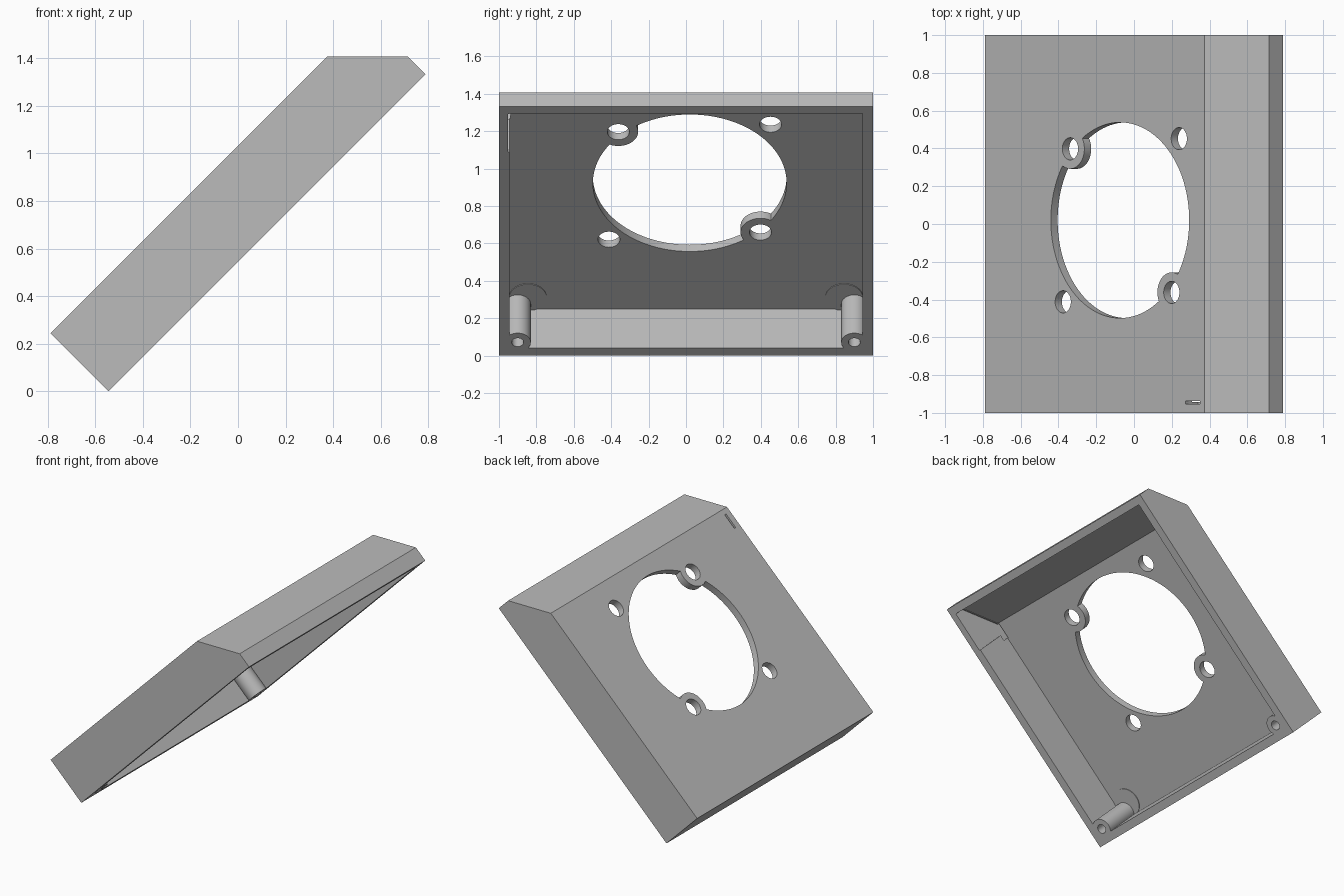
import bpy, bmesh, math

cube = bpy.data.objects.get("Cube")
if cube:
    bpy.data.objects.remove(cube, do_unlink=True)

WALL = 0.057        # side wall thickness
INNER = 0.294       # height of the panel's inner face
DEPTH = 0.345       # full height of the housing


def finish(bm, name):
    bmesh.ops.recalc_face_normals(bm, faces=bm.faces)
    mesh = bpy.data.meshes.new(name)
    bm.to_mesh(mesh)
    bm.free()
    obj = bpy.data.objects.new(name, mesh)
    bpy.context.collection.objects.link(obj)
    return obj


def prism(name, profile, y0, y1):
    """Extrude a side profile (length, height) across the width."""
    bm = bmesh.new()
    face = bm.faces.new([bm.verts.new((u, y0, w)) for u, w in profile])
    ext = bmesh.ops.extrude_face_region(bm, geom=[face])
    verts = [v for v in ext["geom"] if isinstance(v, bmesh.types.BMVert)]
    bmesh.ops.translate(bm, verts=verts, vec=(0, y1 - y0, 0))
    return finish(bm, name)


def rod(name, u, y, radius, w0, w1, sides=48):
    """Cylinder standing on the panel plane."""
    bm = bmesh.new()
    bmesh.ops.create_cone(bm, cap_ends=True, segments=sides, radius1=radius,
                          radius2=radius, depth=w1 - w0)
    bmesh.ops.translate(bm, verts=bm.verts, vec=(u, y, (w0 + w1) / 2))
    return finish(bm, name)


def combine(target, tool, operation="DIFFERENCE"):
    mod = target.modifiers.new("combine", "BOOLEAN")
    mod.operation = operation
    mod.solver = "EXACT"
    mod.object = tool
    bpy.context.view_layer.objects.active = target
    bpy.ops.object.modifier_apply(modifier=mod.name)
    bpy.data.objects.remove(tool, do_unlink=True)


# Outer body with one bevelled end
housing = prism("housing", [(0, 0), (0, DEPTH), (1.645, DEPTH),
                            (1.885, 0.105), (1.885, 0)], -1, 1)

# Hollow interior, leaving corner posts and their round pads standing
cavity = prism("cavity_cutter", [(WALL, -0.1), (WALL, INNER), (1.616, INNER),
                                 (1.83, 0.08), (1.83, -0.1)], WALL - 1, 1 - WALL)
# Thinned wall section beside the cable slot
pocket = prism("pocket_cutter", [(1.54, -0.09), (1.54, INNER - 0.002), (1.614, INNER - 0.002),
                                 (1.828, 0.078), (1.828, -0.09)], -0.953, -0.9)
combine(cavity, pocket, "UNION")
for side in (-1, 1):
    combine(cavity, rod("pad", 0.15, side * 0.845, 0.1, INNER - 0.005, 0.4))
    combine(cavity, rod("post", 0.1, side * 0.9, 0.07, 0, 0.4))
combine(housing, cavity)

# Large round opening, leaving two screw ears in place
opening = rod("opening_cutter", 1.011, 0.02, 0.518, 0.2, 0.5, 128)
ears = [(0.638, 0.398), (1.397, -0.362)]
for u, y in ears:
    combine(opening, rod("ear", u, y, 0.106, 0.1, 0.6))
combine(housing, opening)

# Four screw holes through the panel
for u, y in ears + [(1.453, 0.452), (0.584, -0.412)]:
    combine(housing, rod("screw_hole_cutter", u, y, 0.059, 0.2, 0.5))

# Blind holes in the posts
for side in (-1, 1):
    combine(housing, rod("post_hole_cutter", 0.1, side * 0.9, 0.032, -0.1, 0.25, 32))

# Narrow slot near the bevelled end
slot = prism("slot_cutter", [(1.5, 0.25), (1.5, 0.45), (1.61, 0.45), (1.61, 0.25)],
             -0.953, -0.938)
combine(housing, slot)

# Tilt the housing onto its lower edge
housing.rotation_euler = (0, -math.pi / 4, 0)
housing.location = (-0.545, 0, 0)

# Single grey plastic
grey = bpy.data.materials.new("grey_plastic")
grey.use_nodes = True
colour = (0.5, 0.5, 0.5, 1)
grey.diffuse_color = colour
grey.node_tree.nodes["Principled BSDF"].inputs["Base Color"].default_value = colour
housing.data.materials.clear()
housing.data.materials.append(grey)

bpy.ops.object.select_all(action="DESELECT")
housing.select_set(True)
bpy.context.view_layer.objects.active = housing
bpy.ops.object.shade_smooth_by_angle(angle=math.radians(30))
